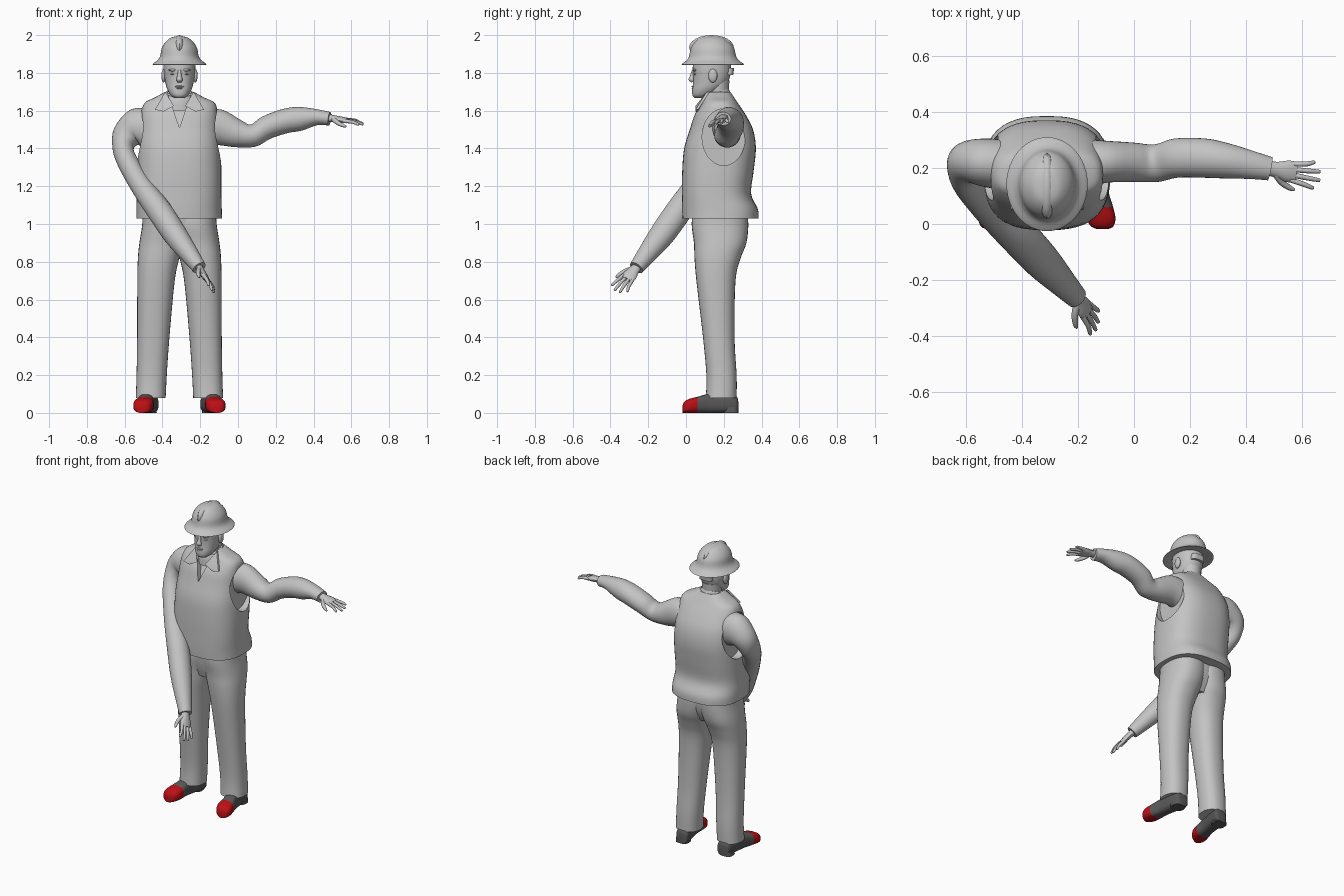
import bpy, bmesh, math
from mathutils import Vector

cube = bpy.data.objects.get("Cube")
if cube:
    bpy.data.objects.remove(cube, do_unlink=True)

CX = -0.31      # body centre line
parts = []


def material(name, rgb):
    m = bpy.data.materials.new(name)
    m.use_nodes = True
    m.diffuse_color = (*rgb, 1)
    bsdf = m.node_tree.nodes["Principled BSDF"]
    bsdf.inputs["Base Color"].default_value = (*rgb, 1)
    bsdf.inputs["Roughness"].default_value = 0.7
    return m


GREY = material("light grey", (0.55, 0.55, 0.55))
DARK = material("dark grey", (0.1, 0.1, 0.1))
RED = material("toe cap red", (0.5, 0.005, 0.008))


def finish(name, bm, mats=(GREY,)):
    bmesh.ops.recalc_face_normals(bm, faces=bm.faces)
    me = bpy.data.meshes.new(name)
    bm.to_mesh(me)
    bm.free()
    ob = bpy.data.objects.new(name, me)
    bpy.context.collection.objects.link(ob)
    for m in mats:
        me.materials.append(m)
    parts.append(ob)
    return ob


def catmull(a, b, c, d, t):
    return 0.5 * (2 * b + (c - a) * t + (2 * a - 5 * b + 4 * c - d) * t * t
                  + (3 * b - a - 3 * c + d) * t ** 3)


def loft(name, rings, power=2.0, sides=32, steps=4, mats=(GREY,)):
    """Skin smooth superellipse rings, each (centre, half axis, half axis)."""
    last = len(rings) - 1
    fine = []
    for i in range(last):
        q = [rings[min(max(i + k, 0), last)] for k in (-1, 0, 1, 2)]
        for s in range(steps):
            fine.append([catmull(*(r[j] for r in q), s / steps) for j in range(3)])
    fine.append(rings[-1])
    bm = bmesh.new()
    loops = []
    for c, u, v in fine:
        loop = []
        for k in range(sides):
            a = 2 * math.pi * k / sides
            ca, sa = math.cos(a), math.sin(a)
            loop.append(bm.verts.new(c + u * math.copysign(abs(ca) ** (2 / power), ca)
                                     + v * math.copysign(abs(sa) ** (2 / power), sa)))
        loops.append(loop)
    for p, q in zip(loops, loops[1:]):
        for k in range(sides):
            n = (k + 1) % sides
            bm.faces.new((p[k], p[n], q[n], q[k]))
    bm.faces.new(loops[0])
    bm.faces.new(loops[-1])
    return finish(name, bm, mats)


def stack(name, rows, side=1, tilt=0, **kw):
    """Level rings from rows of z, x min, x max, y min, y max."""
    rings = []
    for z, x0, x1, y0, y1 in rows:
        ry = (y1 - y0) / 2
        rings.append((Vector((CX + side * (x0 + x1) / 2, (y0 + y1) / 2, z)),
                      Vector(((x1 - x0) / 2, 0, 0)), Vector((0, ry, tilt * ry))))
    return loft(name, rings, **kw)


def tube(name, points, wide, **kw):
    """Limb along points of x, y, z, half width, half thickness."""
    pos = [Vector(p[:3]) for p in points]
    rings = []
    for i, p in enumerate(points):
        t = (pos[min(i + 1, len(pos) - 1)] - pos[max(i - 1, 0)]).normalized()
        u = (wide - t * wide.dot(t)).normalized()
        rings.append((pos[i], u * p[3], t.cross(u) * p[4]))
    return loft(name, rings, **kw)


def ball(name, centre, size):
    bm = bmesh.new()
    bmesh.ops.create_uvsphere(bm, u_segments=20, v_segments=12, radius=1)
    bmesh.ops.scale(bm, vec=size, verts=bm.verts)
    bmesh.ops.translate(bm, vec=(CX + centre[0], *centre[1:]), verts=bm.verts)
    return finish(name, bm)


def hull(name, pts):
    bm = bmesh.new()
    for x, y, z in pts:
        bm.verts.new((CX + x, y, z))
    bmesh.ops.convex_hull(bm, input=bm.verts)
    return finish(name, bm)


def cut(target, cutter):
    mod = target.modifiers.new("cut", 'BOOLEAN')
    mod.operation, mod.solver, mod.object = 'DIFFERENCE', 'EXACT', cutter
    bpy.context.view_layer.objects.active = target
    bpy.ops.object.modifier_apply(modifier=mod.name)
    parts.remove(cutter)
    bpy.data.objects.remove(cutter, do_unlink=True)


# Vest with recessed armholes and a V neck
vest = stack("vest", [
    (1.03, -.228, .226, -.02, .385), (1.08, -.228, .224, -.022, .38),
    (1.16, -.226, .222, -.022, .345), (1.28, -.225, .222, -.02, .358),
    (1.40, -.222, .218, -.01, .37), (1.50, -.215, .21, .02, .355),
    (1.58, -.205, .202, .046, .315), (1.64, -.185, .188, .083, .275),
    (1.67, -.13, .13, .092, .255), (1.70, -.075, .075, .11, .235)], power=2.6, sides=48)
for s in (-1, 1):
    cut(vest, tube("armhole", [(CX + s * .175, .2, 1.46, .115, .15),
                               (CX + s * .4, .2, 1.46, .115, .15)], Vector((0, 1, 0))))
cut(vest, hull("neck_opening", [(0, -.1, 1.51), (.065, -.1, 1.7), (-.065, -.1, 1.7),
                                (0, .045, 1.51), (.065, .15, 1.7), (-.065, .15, 1.7)]))

# Collar
stack("collar_band", [(1.63, -.095, .095, .075, .25), (1.67, -.085, .085, .08, .235),
                      (1.695, -.072, .072, .09, .225)], tilt=.35)
for s, side in ((-1, "right"), (1, "left")):
    flap = [(.075, .11, 1.70), (.13, .05, 1.605), (.03, .05, 1.625), (.085, .05, 1.595)]
    hull(side + "_collar_flap", [(s * x, y + d, z) for x, y, z in flap for d in (0, .014)])

# Trousers
stack("trouser_seat", [(.86, -.13, .13, .07, .27), (.95, -.18, .18, .045, .31),
                       (1.1, -.195, .195, .03, .32)], power=2.4)
for s, side in ((-1, "right"), (1, "left")):
    stack(side + "_trouser_leg", [
        (1.1, -.03, .195, .04, .32), (1.0, -.04, .197, .03, .33),
        (.9, -.02, .212, .042, .32), (.82, .0, .22, .045, .29),
        (.7, .025, .223, .055, .262), (.4, .053, .224, .09, .257),
        (.2, .067, .227, .108, .268), (.08, .073, .231, .105, .268)], side=s, power=2.3)

    # Shoes, turned out, with red toe caps
    rings = []
    for y, w, h in ((.278, .025, .05), (.265, .042, .09), (.2, .045, .1), (.12, .042, .1),
                    (.06, .05, .085), (.02, .052, .075), (-.008, .04, .06), (-.018, .02, .04)):
        x = .192 - .16 * (y - .02)
        rings.append((Vector((CX + s * x, y, h / 2)), Vector((w, 0, 0)), Vector((0, 0, h / 2))))
    shoe = loft(side + "_shoe", rings, power=2.8, mats=(DARK, RED))
    for f in shoe.data.polygons:
        f.material_index = int(f.center.y < .06)
    stack(side + "_heel", [(0, .12, .205, .2, .278), (.03, .122, .203, .2, .275)],
          side=s, power=3, mats=(DARK,))

# Sleeves
ACROSS = Vector((0, 1, 0))
tube("left_sleeve", [
    (-.2, .215, 1.5, .09, .1), (-.1, .222, 1.512, .075, .095), (0, .22, 1.478, .07, .073),
    (.08, .217, 1.468, .067, .06), (.15, .235, 1.51, .07, .062), (.25, .235, 1.545, .07, .065),
    (.33, .225, 1.557, .063, .063), (.42, .21, 1.565, .05, .042),
    (.485, .197, 1.557, .042, .036)], ACROSS)
tube("right_sleeve", [
    (-.46, .21, 1.5, .09, .11), (-.54, .22, 1.505, .085, .105), (-.59, .22, 1.465, .075, .078),
    (-.608, .19, 1.4, .07, .056), (-.585, .14, 1.33, .062, .055), (-.51, .05, 1.2, .062, .058),
    (-.42, -.035, 1.075, .07, .066), (-.33, -.13, .94, .067, .063),
    (-.25, -.215, .83, .05, .048), (-.205, -.262, .768, .04, .038)], ACROSS)


def hand(side, wrist, ahead, wide, thumb):
    """Palm, four spread fingers and a thumb; thumb is +1 or -1 along wide."""
    wrist, d = Vector(wrist), Vector(ahead).normalized()
    w = Vector(wide)
    w = (w - d * w.dot(d)).normalized()
    n = d.cross(w)

    def limb(name, spots):
        tube(side + name, [(*(wrist + d * a + w * b + n * c), p, q) for a, b, c, p, q in spots],
             w, sides=12, steps=3)
    limb("_palm", [(-.03, 0, 0, .027, .022), (.02, 0, 0, .028, .019),
                   (.06, 0, 0, .039, .017), (.092, 0, 0, .037, .013)])
    for k, reach in enumerate((.165, .182, .178, .155)):
        b = thumb * (.029 - .019 * k)
        limb("_finger_%d" % (k + 1), [(.075, b, 0, .0095, .011), (.125, b * 1.3, .003, .009, .009),
                                      (reach - .006, b * 1.6, -.004, .007, .007),
                                      (reach, b * 1.6, -.005, .003, .003)])
    limb("_thumb", [(.02, thumb * .015, 0, .014, .014), (.05, thumb * .045, -.012, .012, .012),
                    (.085, thumb * .062, -.02, .009, .009), (.1, thumb * .065, -.022, .004, .004)])


hand("left", (.488, .197, 1.56), (.17, -.025, -.025), (0, 1, .15), -1)
hand("right", (-.207, -.262, .77), (.09, -.115, -.14), (.4, .7, -.5), -1)

# Neck and head
stack("neck", [(1.58, -.066, .066, .1, .235), (1.66, -.058, .058, .112, .225),
               (1.76, -.062, .062, .11, .23)])
stack("head", [(1.668, -.026, .026, .045, .1), (1.682, -.046, .046, .034, .14),
               (1.71, -.063, .063, .033, .18), (1.74, -.073, .073, .037, .215),
               (1.78, -.08, .08, .038, .233), (1.82, -.084, .084, .035, .238),
               (1.87, -.085, .085, .04, .238)], power=2.2)
tube("nose", [(CX, .04, 1.815, .008, .008), (CX, .033, 1.785, .011, .011),
              (CX, .03, 1.765, .017, .016), (CX, .036, 1.752, .012, .008)],
     Vector((1, 0, 0)), sides=16)
ball("upper_lip", (0, .038, 1.728), (.024, .008, .005))
ball("lower_lip", (0, .038, 1.719), (.02, .008, .005))
for s, side in ((-1, "right"), (1, "left")):
    ball(side + "_ear", (s * .084, .142, 1.785), (.012, .024, .036))
    ball(side + "_eyebrow", (s * .034, .046, 1.815), (.024, .011, .007))
    ball(side + "_eye", (s * .034, .05, 1.795), (.014, .009, .006))

# Hard hat with a flared brim, crest and rear strap
stack("hard_hat", [(1.855, -.08, .08, .05, .235), (1.843, -.14, .14, -.02, .304),
                   (1.85, -.139, .139, -.018, .302), (1.867, -.116, .116, .005, .279),
                   (1.89, -.102, .102, .017, .265), (1.93, -.094, .094, .025, .255),
                   (1.963, -.074, .074, .046, .23), (1.986, -.046, .046, .075, .197),
                   (1.994, -.015, .015, .105, .16)], sides=48, steps=3)
ball("hat_crest", (0, .135, 1.935), (.034, .118, .065))
stack("hat_strap", [(1.79, -.045, .045, .2, .25), (1.825, -.045, .045, .2, .255)], power=3)

# Smooth shading with sharp edges kept
bpy.ops.object.select_all(action='DESELECT')
for ob in parts:
    ob.select_set(True)
bpy.context.view_layer.objects.active = parts[0]
bpy.ops.object.shade_smooth_by_angle(angle=math.radians(40))
